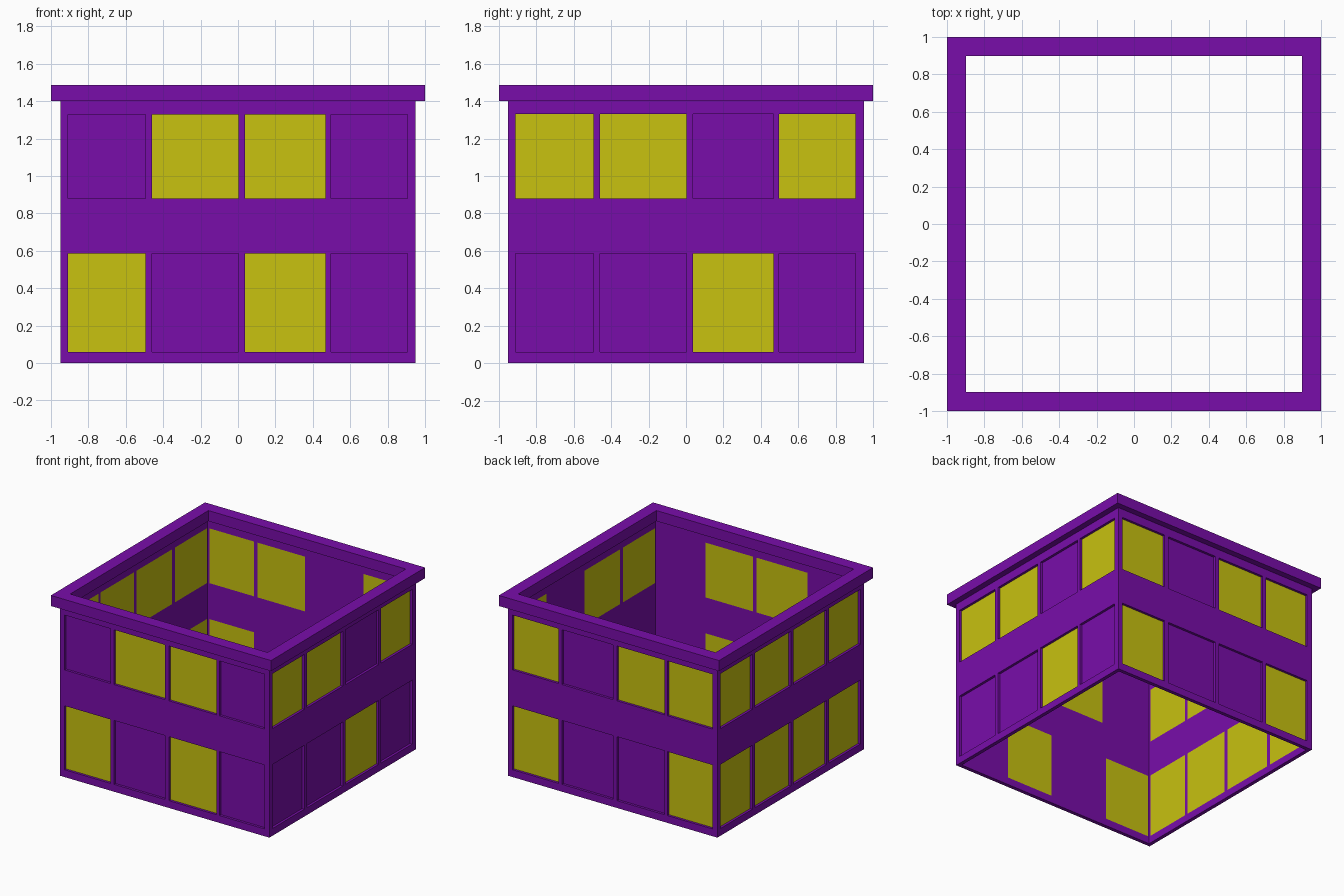
import bpy, bmesh
from math import pi
from mathutils import Matrix, Vector

if "Cube" in bpy.data.objects:
    bpy.data.objects.remove(bpy.data.objects["Cube"])

HALF, WALL, RECESS = 0.95, 0.03, 0.02
COLS = [(-0.91, -0.495), (-0.46, 0.003), (0.037, 0.468), (0.498, 0.905)]
ROWS = [(0.06, 0.585), (0.88, 1.33)]
WALL_TOP, TOP = 1.40, 1.487

# Lit windows per side (left to right seen from outside), lower then upper row
LIT = {
    "front": ("1010", "0110"),
    "right": ("0010", "1101"),
    "back": ("1001", "1011"),
    "left": ("1111", "1111"),
}


def material(name, rgb):
    m = bpy.data.materials.new(name)
    m.diffuse_color = (*rgb, 1)
    m.use_nodes = True
    m.node_tree.nodes["Principled BSDF"].inputs["Base Color"].default_value = m.diffuse_color
    return m


def finish(bm, name, mat):
    bmesh.ops.remove_doubles(bm, verts=bm.verts, dist=1e-5)
    me = bpy.data.meshes.new(name)
    bm.to_mesh(me)
    bm.free()
    me.materials.append(mat)
    ob = bpy.data.objects.new(name, me)
    bpy.context.collection.objects.link(ob)
    return ob


purple = material("purple", (0.19, 0.004, 0.40))
yellow = material("yellow", (0.58, 0.54, 0.005))

# Wall shell: gridded sheet on four sides with window cells left out
bm = bmesh.new()
s_cuts = [-HALF] + [v for c in COLS for v in c] + [HALF]
z_cuts = [0] + [v for r in ROWS for v in r] + [WALL_TOP]
for k in range(4):
    turn = Matrix.Rotation(k * pi / 2, 3, 'Z')
    for i in range(len(s_cuts) - 1):
        for j in range(len(z_cuts) - 1):
            if i % 2 and j % 2:
                continue
            quad = [(i, j), (i + 1, j), (i + 1, j + 1), (i, j + 1)]
            bm.faces.new([bm.verts.new(turn @ Vector((s_cuts[a], -HALF, z_cuts[b])))
                          for a, b in quad])
walls = finish(bm, "walls", purple)
solid = walls.modifiers.new("thickness", 'SOLIDIFY')
solid.thickness = WALL
solid.offset = -1
solid.use_even_offset = True

# Window panes, recessed outside and flush inside
for k, (side, rows) in enumerate(LIT.items()):
    turn = Matrix.Rotation(k * pi / 2, 4, 'Z')
    for (z0, z1), row, floor in zip(ROWS, rows, ("lower", "upper")):
        for n, ((s0, s1), lit) in enumerate(zip(COLS, row)):
            depth = WALL - RECESS
            centre = ((s0 + s1) / 2, -HALF + RECESS + depth / 2, (z0 + z1) / 2)
            bm = bmesh.new()
            bmesh.ops.create_cube(bm, size=1, matrix=turn @ Matrix.Translation(centre)
                                  @ Matrix.Diagonal((s1 - s0, depth, z1 - z0, 1)))
            finish(bm, f"{side}_{floor}_window_{n + 1}", yellow if lit == "1" else purple)

# Cornice: rectangular profile carried round the square
bm = bmesh.new()
profile = [(1.0, WALL_TOP), (1.0, TOP), (0.897, TOP), (0.897, WALL_TOP)]
corners = [(-1, -1), (1, -1), (1, 1), (-1, 1)]
rings = [[bm.verts.new((x * r, y * r, z)) for r, z in profile] for x, y in corners]
for c in range(4):
    a, b = rings[c], rings[(c + 1) % 4]
    for p in range(4):
        q = (p + 1) % 4
        bm.faces.new((a[p], b[p], b[q], a[q]))
bmesh.ops.recalc_face_normals(bm, faces=bm.faces)
finish(bm, "cornice", purple)
